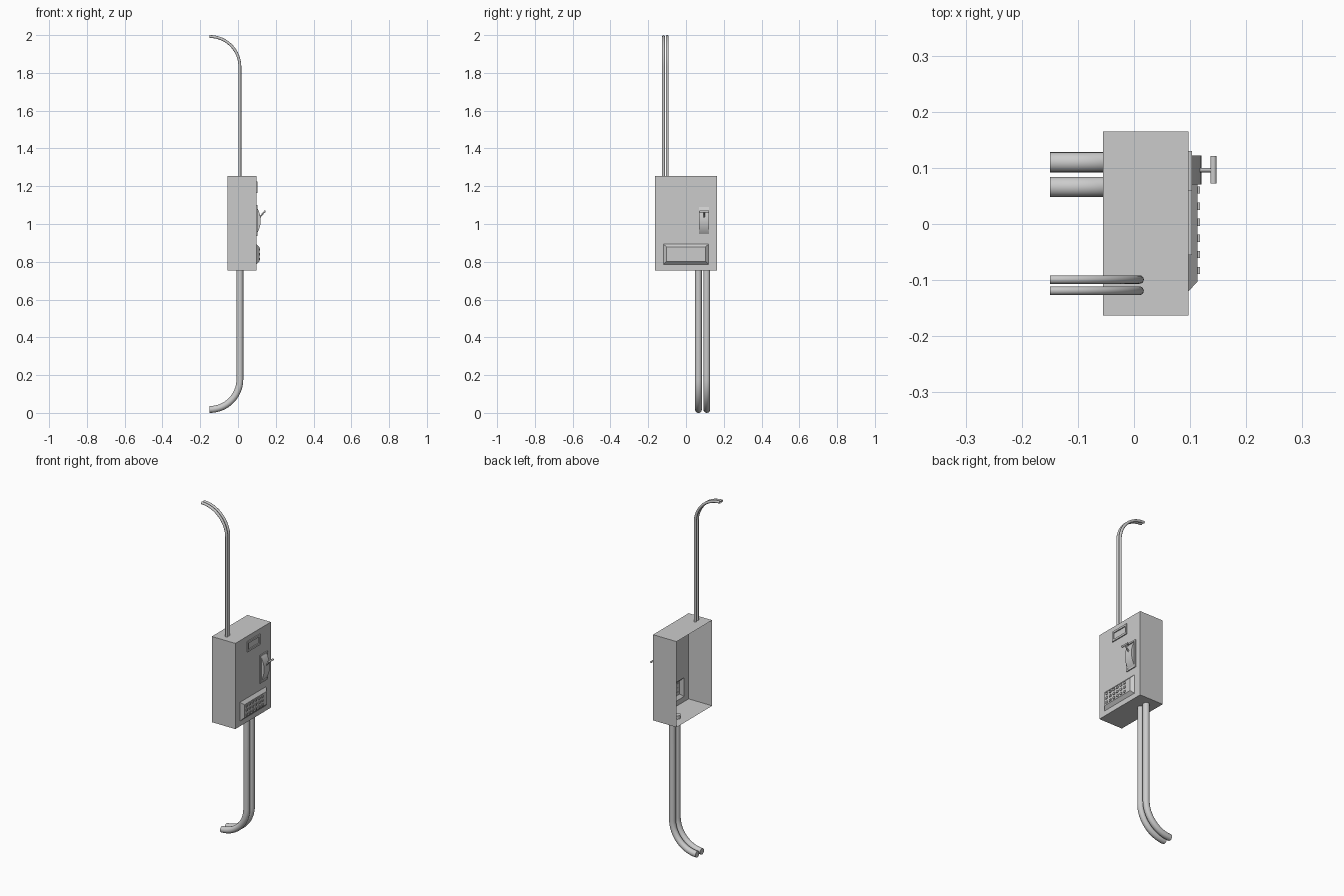
import bpy, bmesh
from math import sin, cos, pi, asin, radians
from mathutils import Vector, Matrix

cube = bpy.data.objects.get("Cube")
if cube:
    bpy.data.objects.remove(cube, do_unlink=True)

grey = bpy.data.materials.new("plain_grey")
grey.use_nodes = True
GREY = (0.6, 0.6, 0.6, 1)
grey.diffuse_color = GREY
grey.node_tree.nodes["Principled BSDF"].inputs["Base Color"].default_value = GREY

FACE = 0.097                       # x of the control panel
Y0, Y1, Z0, Z1 = -0.163, 0.165, 0.755, 1.255


def finish(name, bm, smooth=False, recalc=True):
    if recalc:
        bmesh.ops.recalc_face_normals(bm, faces=bm.faces)
    mesh = bpy.data.meshes.new(name)
    bm.to_mesh(mesh)
    bm.free()
    mesh.materials.append(grey)
    ob = bpy.data.objects.new(name, mesh)
    bpy.context.collection.objects.link(ob)
    if smooth:
        bpy.ops.object.select_all(action='DESELECT')
        ob.select_set(True)
        bpy.context.view_layer.objects.active = ob
        bpy.ops.object.shade_smooth_by_angle(angle=radians(40))
    return ob


def ring(bm, x, y0, y1, z0, z1):
    return [bm.verts.new((x, y, z)) for y, z in ((y0, z0), (y1, z0), (y1, z1), (y0, z1))]


def bridge(bm, a, b):
    for i in range(len(a)):
        j = (i + 1) % len(a)
        bm.faces.new((a[i], a[j], b[j], b[i]))


def add_box(bm, lo, hi):
    lo, hi = Vector(lo), Vector(hi)
    m = Matrix.Translation((lo + hi) / 2) @ Matrix.Diagonal((*(hi - lo), 1))
    bmesh.ops.create_cube(bm, size=1, matrix=m)


def rod(bm, a, b, r, sides=12):
    a, b = Vector(a), Vector(b)
    d = b - a
    m = Matrix.Translation((a + b) / 2) @ d.to_track_quat('Z', 'Y').to_matrix().to_4x4()
    bmesh.ops.create_cone(bm, cap_ends=True, segments=sides, radius1=r, radius2=r,
                          depth=d.length, matrix=m)


def frame(name, y0, y1, z0, z1, border, height):
    """Flat raised rectangular border on the control panel."""
    bm = bmesh.new()
    inner = (y0 + border, y1 - border, z0 + border, z1 - border)
    rings = [ring(bm, FACE, y0, y1, z0, z1), ring(bm, FACE + height, y0, y1, z0, z1),
             ring(bm, FACE + height, *inner), ring(bm, FACE, *inner)]
    for a, b in zip(rings, rings[1:]):
        bridge(bm, a, b)
    return finish(name, bm)


# Housing: thin shell, open at the rear, with an opening behind the keypad
KEYPAD = (-0.12, 0.12, 0.785, 0.895)
bm = bmesh.new()
back = ring(bm, -0.055, Y0, Y1, Z0, Z1)
front = ring(bm, FACE, Y0, Y1, Z0, Z1)
hole = ring(bm, FACE, *KEYPAD)
bridge(bm, back, front)
bridge(bm, front, hole)
finish("housing", bm)

# Keypad: sloped surround, sunken panel and rows of buttons
bm = bmesh.new()
base = ring(bm, FACE, *KEYPAD)
y0, y1, z0, z1 = KEYPAD
slope = 0.017
top = ring(bm, 0.113, y0 + slope, y1 - slope, z0 + slope, z1 - slope)
bridge(bm, base, top)
bm.faces.new(top)
finish("keypad_surround", bm)

bm = bmesh.new()
for col in range(6):
    for row in range(3):
        y, z = -0.083 + col * 0.0287, 0.815 + row * 0.025
        add_box(bm, (0.111, y - 0.0065, z - 0.006), (0.1175, y + 0.0065, z + 0.006))
finish("keypad_buttons", bm)

# Display and lever frames
frame("display_frame", -0.055, 0.06, 1.165, 1.225, 0.011, 0.006)
frame("lever_frame", 0.06, 0.13, 0.937, 1.1, 0.009, 0.006)

# Lever drum: circular segment bulging out of its frame
bm = bmesh.new()
half, sag = 0.073, 0.023
rad = (half ** 2 + sag ** 2) / (2 * sag)
span = asin(half / rad)
n = 14
sides = []
for y in (0.07, 0.122):
    sides.append([bm.verts.new((FACE + sag - rad + rad * cos(t), y, 1.018 + rad * sin(t)))
                  for t in (-span + 2 * span * i / n for i in range(n + 1))])
bridge(bm, *sides)
for s in sides:
    bm.faces.new(s)
finish("lever_drum", bm, smooth=True)

# T-shaped lever handle
bm = bmesh.new()
rod(bm, (0.112, 0.096, 1.032), (0.141, 0.096, 1.066), 0.004)
rod(bm, (0.1415, 0.072, 1.066), (0.1415, 0.121, 1.066), 0.0055)
finish("lever_handle", bm, smooth=True)


def pipe(name, y, r, z_inside, z_bend, up):
    """Straight pipe from inside the housing, bending a quarter turn to the rear."""
    bend, steps, sides = 0.16, 16, 20
    path = [(0.01, z_inside, 0)]
    path += [(-0.15 + bend * cos(t), z_bend + up * bend * sin(t), t)
             for t in (pi / 2 * i / steps for i in range(steps + 1))]
    bm = bmesh.new()
    rings = []
    for x, z, t in path:
        out = Vector((cos(t), 0, up * sin(t)))
        rings.append([bm.verts.new(Vector((x, y, z)) + out * r * cos(a) + Vector((0, r * sin(a), 0)))
                      for a in (2 * pi * k / sides for k in range(sides))])
    for a, b in zip(rings, rings[1:]):
        bridge(bm, a, b)
    bm.faces.new(rings[0])
    bm.faces.new(rings[-1])
    finish(name, bm, smooth=True)


# Lower conduits and upper cables
for side, y in (("left", 0.11), ("right", 0.066)):
    pipe("lower_conduit_" + side, y, 0.018, 0.775, 0.178, -1)
for side, y in (("left", -0.099), ("right", -0.119)):
    pipe("upper_cable_" + side, y, 0.0075, 1.235, 1.8325, 1)
